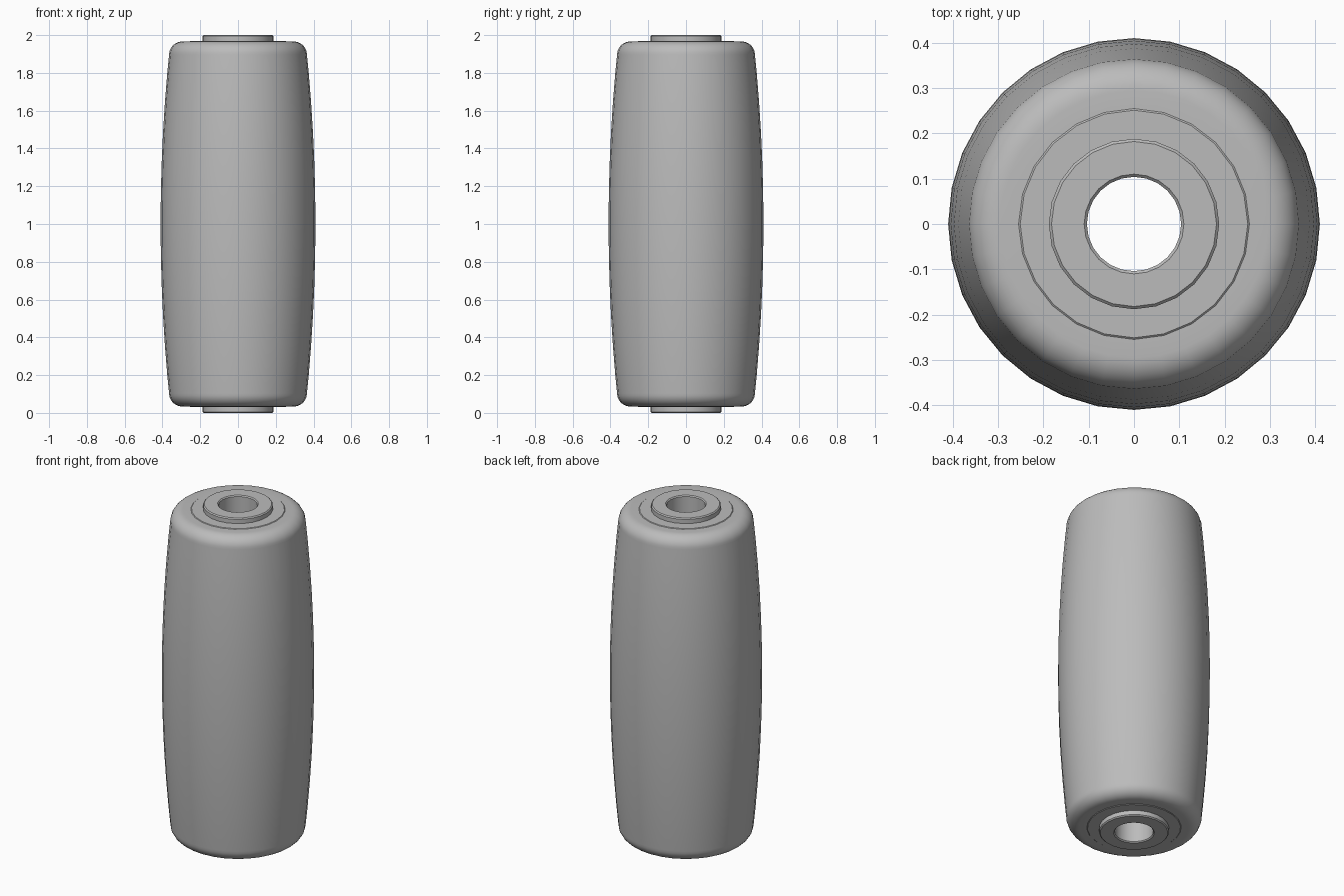
import bpy
import bmesh
import math

if "Cube" in bpy.data.objects:
    bpy.data.objects.remove(bpy.data.objects["Cube"])

grey = bpy.data.materials.new("plain grey")
grey.diffuse_color = (0.5, 0.5, 0.5, 1.0)
grey.use_nodes = True
grey.node_tree.nodes["Principled BSDF"].inputs["Base Color"].default_value = grey.diffuse_color


def lathe(name, half, segments):
    """Revolve a closed ring: half profile (r, height above middle), mirrored about z = 1."""
    profile = [(r, 1 + h) for r, h in half] + [(r, 1 - h) for r, h in reversed(half) if h > 0]
    bm = bmesh.new()
    rings = []
    for i in range(segments):
        a = 2 * math.pi * i / segments
        rings.append([bm.verts.new((r * math.cos(a), r * math.sin(a), z)) for r, z in profile])
    n = len(profile)
    for i in range(segments):
        p, q = rings[i], rings[(i + 1) % segments]
        for j in range(n):
            k = (j + 1) % n
            bm.faces.new((p[j], q[j], q[k], p[k]))
    bmesh.ops.recalc_face_normals(bm, faces=bm.faces)
    mesh = bpy.data.meshes.new(name)
    bm.to_mesh(mesh)
    bm.free()
    mesh.materials.append(grey)
    ob = bpy.data.objects.new(name, mesh)
    bpy.context.collection.objects.link(ob)
    bpy.ops.object.select_all(action='DESELECT')
    ob.select_set(True)
    bpy.context.view_layer.objects.active = ob
    bpy.ops.object.shade_smooth_by_angle(angle=math.radians(30))
    return ob


# Barrel roller: rounded shoulder, then a gentle crown out to the middle
TOP, FILLET = 0.966, 0.07
shoulder = [(0.295 + FILLET * math.sin(t), TOP - FILLET + FILLET * math.cos(t))
            for t in (math.pi / 2 * i / 8 for i in range(9))]
crown = [(0.41 - 0.0556 * h * h, h) for h in (0.8, 0.64, 0.48, 0.32, 0.16, 0.0)]
lathe("roller_body", [(0.25, TOP)] + shoulder + crown, 32)

# Bearing insert: slightly proud disc with a bevelled rim
lathe("bearing_insert", [(0.18, 0.969), (0.251, 0.969), (0.257, 0.964)], 24)

# Centre sleeve: hollow tube with bevelled rims
lathe("centre_sleeve", [(0.104, 0.994), (0.110, 1.0), (0.182, 1.0), (0.188, 0.994)], 24)
